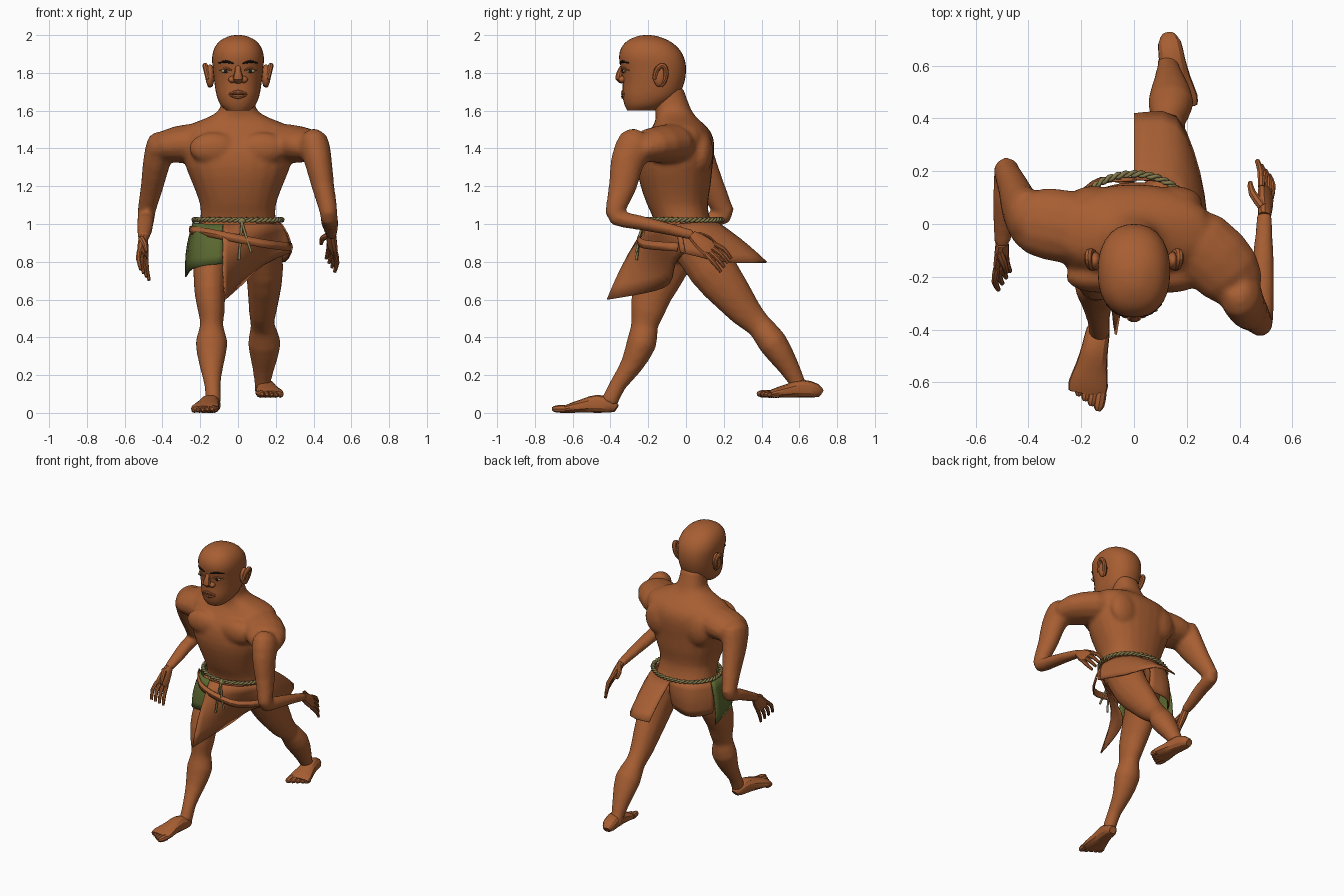
import bpy
import bmesh
from math import sin, cos, pi
from mathutils import Vector
from mathutils.bvhtree import BVHTree

if "Cube" in bpy.data.objects:
    bpy.data.objects.remove(bpy.data.objects["Cube"])

X, Y, Z = Vector((1, 0, 0)), Vector((0, 1, 0)), Vector((0, 0, 1))


def make_material(name, red, green, blue):
    material = bpy.data.materials.new(name)
    material.use_nodes = True
    color = (red, green, blue, 1)
    material.diffuse_color = color
    shader = material.node_tree.nodes["Principled BSDF"]
    shader.inputs["Base Color"].default_value = color
    shader.inputs["Roughness"].default_value = 0.8
    return material


SKIN = make_material("skin brown", .385, .112, .032)
CLOTH = make_material("cloth brown", .38, .113, .034)
GREEN = make_material("cloth green", .105, .14, .03)
ROPE = make_material("rope olive", .24, .2, .075)
BLACK = make_material("brow black", .012, .009, .008)
EYE = make_material("eye cream", .4, .33, .16)
LIP = make_material("lip brown", .22, .065, .03)


def finish(bm, name, material, angle=0.5):
    bmesh.ops.recalc_face_normals(bm, faces=bm.faces)
    mesh = bpy.data.meshes.new(name)
    bm.to_mesh(mesh)
    bm.free()
    mesh.materials.append(material)
    obj = bpy.data.objects.new(name, mesh)
    bpy.context.collection.objects.link(obj)
    bpy.ops.object.select_all(action="DESELECT")
    obj.select_set(True)
    bpy.context.view_layer.objects.active = obj
    bpy.ops.object.shade_smooth_by_angle(angle=angle)
    return obj


def spline(keys, steps):
    """Smooth the key tuples with a Catmull-Rom curve."""
    keys = [Vector(k) for k in keys]
    result = []
    for i in range(len(keys) - 1):
        a, b, c, d = keys[max(i - 1, 0)], keys[i], keys[i + 1], keys[min(i + 2, len(keys) - 1)]
        for j in range(steps):
            t = j / steps
            result.append(b + (c - a) * (t / 2) + (a * 2 - b * 5 + c * 4 - d) * (t * t / 2)
                          + (b * 3 - a - c * 3 + d) * (t ** 3 / 2))
    return result + [keys[-1]]


def loft(name, keys, material=SKIN, ref=X, tangent=None, sides=14, steps=2, power=2.0):
    """Skin rings along a path; each key is x, y, z, half width, half depth."""
    rings = spline(keys, steps)
    points = [Vector(r[:3]) for r in rings]
    bm = bmesh.new()
    loops = []
    for i, ring in enumerate(rings):
        t = tangent or (points[min(i + 1, len(points) - 1)] - points[max(i - 1, 0)]).normalized()
        side = (ref - t * ref.dot(t)).normalized()
        depth = t.cross(side)
        loop = []
        for j in range(sides):
            c, s = cos(2 * pi * j / sides), sin(2 * pi * j / sides)
            scale = (abs(c) ** power + abs(s) ** power) ** (-1 / power)
            loop.append(bm.verts.new(points[i] + side * (c * scale * ring[3]) + depth * (s * scale * ring[4])))
        loops.append(loop)
    for a, b in zip(loops, loops[1:]):
        for j in range(sides):
            k = (j + 1) % sides
            bm.faces.new((a[j], a[k], b[k], b[j]))
    bm.faces.new(loops[0])
    bm.faces.new(loops[-1])
    return finish(bm, name, material)


def blob(name, center, size, material=SKIN):
    bm = bmesh.new()
    bmesh.ops.create_uvsphere(bm, u_segments=16, v_segments=10, radius=1)
    for v in bm.verts:
        v.co = Vector([c + s * p for c, s, p in zip(center, size, v.co)])
    return finish(bm, name, material, 1.0)


def sheet(name, top, bottom, material=CLOTH, sag=0.015, rows=5):
    """Hang a thin cloth between a top edge and a bottom edge."""
    upper, lower = spline(top, 3), spline(bottom, 3)
    bm = bmesh.new()
    grid = []
    for r in range(rows + 1):
        t = r / rows
        grid.append([])
        for a, b in zip(upper, lower):
            out = Vector((a.x, a.y, 0)).normalized() * (sag * sin(pi * t))
            grid[-1].append(bm.verts.new(a.lerp(b, t) + out))
    for a, b in zip(grid, grid[1:]):
        for j in range(len(a) - 1):
            bm.faces.new((a[j], a[j + 1], b[j + 1], b[j]))
    obj = finish(bm, name, material)
    solid = obj.modifiers.new("thickness", "SOLIDIFY")
    solid.thickness = 0.008


# Torso, from pelvis to neck: y, z, half width, half depth
torso = [(0, .8, .13, .1), (0, .92, .21, .16), (-.02, 1.02, .2, .15), (-.045, 1.1, .2, .16),
         (-.055, 1.2, .235, .185), (-.06, 1.3, .275, .2), (-.05, 1.4, .295, .2),
         (-.035, 1.47, .3, .175), (-.035, 1.52, .27, .14), (-.05, 1.56, .17, .11),
         (-.07, 1.61, .095, .095), (-.1, 1.72, .085, .085)]
body = [loft("torso", [(0,) + k for k in torso], tangent=Z, sides=24, power=2.3)]
for side in (1, -1):
    body.append(blob("chest_muscle", (side * .13, -.2, 1.4), (.13, .062, .085)))
    body.append(blob("back_muscle", (side * .15, .08, 1.38), (.11, .065, .12)))

# Shoulders and arms
body.append(loft("left_shoulder", [(.14, -.05, 1.42, .11, .13), (.26, -.09, 1.425, .105, .14),
                                   (.36, -.19, 1.415, .09, .13), (.41, -.26, 1.39, .06, .09)], ref=Z))
body.append(loft("left_arm", [
    (.385, -.23, 1.475, .04, .05), (.4, -.26, 1.43, .08, .1), (.425, -.31, 1.33, .073, .09),
    (.45, -.335, 1.2, .06, .075), (.475, -.37, 1.09, .05, .055), (.482, -.37, 1.035, .046, .045),
    (.485, -.26, 1.01, .046, .04), (.49, -.12, .98, .04, .034), (.495, .04, .94, .03, .027)]))
body.append(loft("right_shoulder", [(-.14, -.03, 1.42, .11, .13), (-.26, -.01, 1.425, .105, .14),
                                    (-.37, .01, 1.41, .09, .13), (-.43, .03, 1.37, .06, .09)], ref=Z))
body.append(loft("right_arm", [
    (-.385, .01, 1.475, .04, .05), (-.4, .02, 1.43, .08, .11), (-.43, .06, 1.33, .073, .1),
    (-.455, .13, 1.2, .06, .075), (-.48, .19, 1.09, .05, .055), (-.485, .205, 1.045, .046, .045),
    (-.49, .1, 1.01, .046, .04), (-.495, 0, .96, .04, .034), (-.5, -.08, .925, .03, .027)]))

# Legs
body.append(loft("right_leg", [
    (-.12, -.04, .93, .1, .13), (-.145, -.12, .76, .092, .125), (-.148, -.18, .63, .082, .108),
    (-.14, -.205, .53, .07, .09), (-.14, -.22, .46, .062, .072), (-.14, -.235, .37, .086, .08),
    (-.14, -.29, .25, .064, .06), (-.135, -.36, .15, .044, .045), (-.13, -.41, .05, .042, .047)]))
body.append(loft("left_leg", [
    (.12, .04, .93, .11, .14), (.14, .14, .76, .1, .13), (.137, .24, .63, .086, .108),
    (.13, .32, .53, .072, .086), (.13, .39, .46, .064, .068), (.14, .46, .37, .088, .078),
    (.135, .54, .25, .062, .058), (.13, .59, .16, .044, .043), (.13, .615, .1, .042, .047)]))

# Fuse the body into one soft skin
bpy.ops.object.select_all(action="DESELECT")
for part in body:
    part.select_set(True)
bpy.context.view_layer.objects.active = body[0]
bpy.ops.object.join()
body[0].name = "body"
fuse = body[0].modifiers.new("fuse", "REMESH")
fuse.mode = "VOXEL"
fuse.voxel_size = .012
fuse.use_smooth_shade = True
soften = body[0].modifiers.new("soften", "SMOOTH")
soften.factor = .5
soften.iterations = 8

# Head
head_keys = [(-.24, 1.6, .06, .07), (-.215, 1.63, .092, .11), (-.188, 1.68, .113, .148),
             (-.172, 1.75, .125, .163), (-.172, 1.82, .133, .172), (-.182, 1.88, .137, .172),
             (-.192, 1.93, .125, .152), (-.2, 1.97, .095, .11), (-.205, 1.995, .045, .05),
             (-.205, 2, .01, .01)]
head = loft("head", [(0,) + k for k in head_keys], tangent=Z, sides=28, steps=3, power=2.3)
probe = bmesh.new()
probe.from_mesh(head.data)
tree = BVHTree.FromBMesh(probe)
probe.free()


def on_face(x, z, lift=0.0):
    hit = tree.ray_cast(Vector((x, -1, z)), Y)[0]
    return Vector((x, hit.y - lift, z))


def face_strip(name, spots, radius, material, lift=0.0):
    last = len(spots) - 1
    keys = [(*on_face(x, z, lift), radius * (.4 if i in (0, last) else 1), radius * .7)
            for i, (x, z) in enumerate(spots)]
    loft(name, keys, material, ref=Z, sides=8, steps=3)


# Face features
for side, label in ((1, "left"), (-1, "right")):
    blob(label + "_eye", on_face(side * .064, 1.81), (.027, .008, .01), EYE)
    blob(label + "_iris", on_face(side * .064, 1.81, .005), (.01, .006, .0095), BLACK)
    face_strip(label + "_eyelid", [(side * x, z) for x, z in ((.034, 1.814), (.064, 1.824), (.096, 1.812))], .008, SKIN)
    face_strip(label + "_eyebrow", [(side * x, z) for x, z in ((.024, 1.85), (.065, 1.86), (.102, 1.852))], .008, BLACK)
    blob(label + "_nostril", on_face(side * .03, 1.765, .004), (.022, .02, .018))
    # Ears: a cup with a thick rim around it
    blob(label + "_ear", (side * .148, -.14, 1.785), (.025, .035, .06))
    rim = []
    for i in range(9):
        a = pi * (i / 8 * 1.5 - .4)
        rim.append((side * (.16 + .014 * sin(a)), -.135 + .03 * cos(a - .3), 1.785 + .055 * sin(a), .015, .014))
    loft(label + "_ear_rim", rim, ref=X, sides=8)
loft("nose", [(0, -.335, 1.84, .014, .01), (0, -.348, 1.805, .018, .018), (0, -.354, 1.77, .028, .02),
              (0, -.335, 1.75, .018, .01)], sides=10)
face_strip("upper_lip", [(-.05, 1.688), (0, 1.699), (.05, 1.688)], .011, SKIN)
face_strip("mouth_line", [(-.048, 1.686), (0, 1.688), (.048, 1.686)], .004, LIP, .006)
face_strip("lower_lip", [(-.04, 1.68), (0, 1.674), (.04, 1.68)], .012, SKIN)


def hand(label, wrist, direction, outward):
    wrist, d = Vector(wrist), Vector(direction).normalized()
    spread = (d.cross(X).normalized() + X * .5 * outward).normalized()
    thumb_side = spread if spread.z > 0 else -spread
    thick = d.cross(spread)
    palm = [(0, .027, .024), (.05, .042, .024), (.1, .05, .021), (.13, .046, .016)]
    loft(label + "_palm", [(*(wrist + d * u), w, h) for u, w, h in palm], ref=spread, sides=10)
    for i in range(4):
        base = wrist + d * .115 + spread * (i - 1.5) * .025
        mid = base + d * .065 + spread * (i - 1.5) * .008
        tip = mid + d * .05 - Z * .02 - X * outward * .015
        loft(label + "_finger", [(*p, r, r) for p, r in ((base, .014), (mid, .013), (tip, .009))], ref=thick, sides=8)
    start = wrist + d * .03 + thumb_side * .025
    mid = start + d * .05 + thumb_side * .02 - X * outward * .03
    tip = mid + d * .05 - X * outward * .01
    loft(label + "_thumb", [(*p, r, r) for p, r in ((start, .018), (mid, .015), (tip, .009))], ref=thick, sides=8)


hand("left", (.495, .03, .942), (.04, .78, -.6), 1)
hand("right", (-.5, -.07, .93), (-.03, -.6, -.75), -1)


def foot(label, heel, toe, outward):
    heel, toe = Vector(heel), Vector(toe)
    forward = (toe - heel).normalized()
    across = forward.cross(Z).normalized() * outward
    sole = [(0, .024, .022), (.03, .044, .038), (.1, .05, .048), (.17, .06, .038), (.24, .075, .026), (.275, .07, .018)]
    loft(label + "_foot", [(*(heel + forward * u + Z * h), w, h) for u, w, h in sole], ref=across, power=2.5)
    for i in range(5):
        size = .021 - .002 * i
        start = heel + forward * (.265 - .008 * i) + across * (.054 - .028 * i) + Z * size
        end = start + forward * (.07 - .006 * i)
        loft(label + "_toe", [(*start, size, size), (*start.lerp(end, .7), size, size * .9),
                              (*end, size * .4, size * .4)], ref=across, sides=8)


foot("right", (-.13, -.37, 0), (-.192, -.71, 0), -1)
foot("left", (.13, .715, .08), (.182, .375, .08), 1)

# Wrapped loincloth
sheet("front_flap", [(-.08, -.21, 1), (.04, -.215, 1), (.14, -.18, 1), (.2, -.11, 1), (.235, -.03, 1)],
      [(-.065, -.42, .6), (-.025, -.21, .635), (.025, -.09, .68), (.14, -.06, .785), (.285, -.01, .85)])
sheet("left_back_flap", [(0, .17, 1.01), (.13, .155, 1.01), (.21, .07, 1.01), (.235, -.05, 1)],
      [(0, .42, .8), (.16, .41, .8), (.25, .2, .8), (.285, -.03, .85)])
sheet("right_back_flap", [(.01, .17, 1.01), (-.12, .16, 1.01), (-.19, .1, 1.01), (-.225, .03, 1)],
      [(.0, .15, .8), (-.12, .17, .78), (-.2, .12, .78), (-.25, .05, .79)])
sheet("green_cloth", [(-.07, -.2, 1), (-.15, -.185, 1), (-.22, -.11, 1.005), (-.24, .05, 1.01)],
      [(-.08, -.25, .79), (-.18, -.235, .78), (-.25, -.16, .76), (-.28, .06, .72)], GREEN)
band = [(-.255, -.08, .99), (-.15, -.215, .975), (0, -.25, .945), (.16, -.215, .915), (.285, -.04, .9)]
sheet("cloth_band", band, [(x, y - .008, z - .045) for x, y, z in band], sag=.006, rows=2)


# Twisted rope belt with a knot and hanging ends
def cord(name, points, radius, cyclic=False):
    curve = bpy.data.curves.new(name, "CURVE")
    curve.dimensions = "3D"
    curve.bevel_depth = radius
    curve.bevel_resolution = 1
    line = curve.splines.new("POLY")
    line.points.add(len(points) - 1)
    for p, co in zip(line.points, points):
        p.co = (*co, 1)
    line.use_cyclic_u = cyclic
    curve.materials.append(ROPE)
    bpy.context.collection.objects.link(bpy.data.objects.new(name, curve))


for strand in range(2):
    path = []
    for i in range(240):
        a = 2 * pi * i / 240
        twist = 24 * a + pi * strand
        r = .007 * cos(twist)
        path.append(((.232 + r) * cos(a), -.01 + (.2 + r) * sin(a), 1.022 + .007 * sin(twist)))
    cord("rope_belt", path, .008, True)
blob("rope_knot", (.02, -.215, 1.015), (.02, .016, .018), ROPE)
for dx, drop in ((-.015, .19), (.05, .15)):
    cord("rope_end", [(.02, -.225, 1.01), (.02 + dx / 2, -.25, 1 - drop / 2), (.02 + dx, -.262, 1 - drop)], .007)
